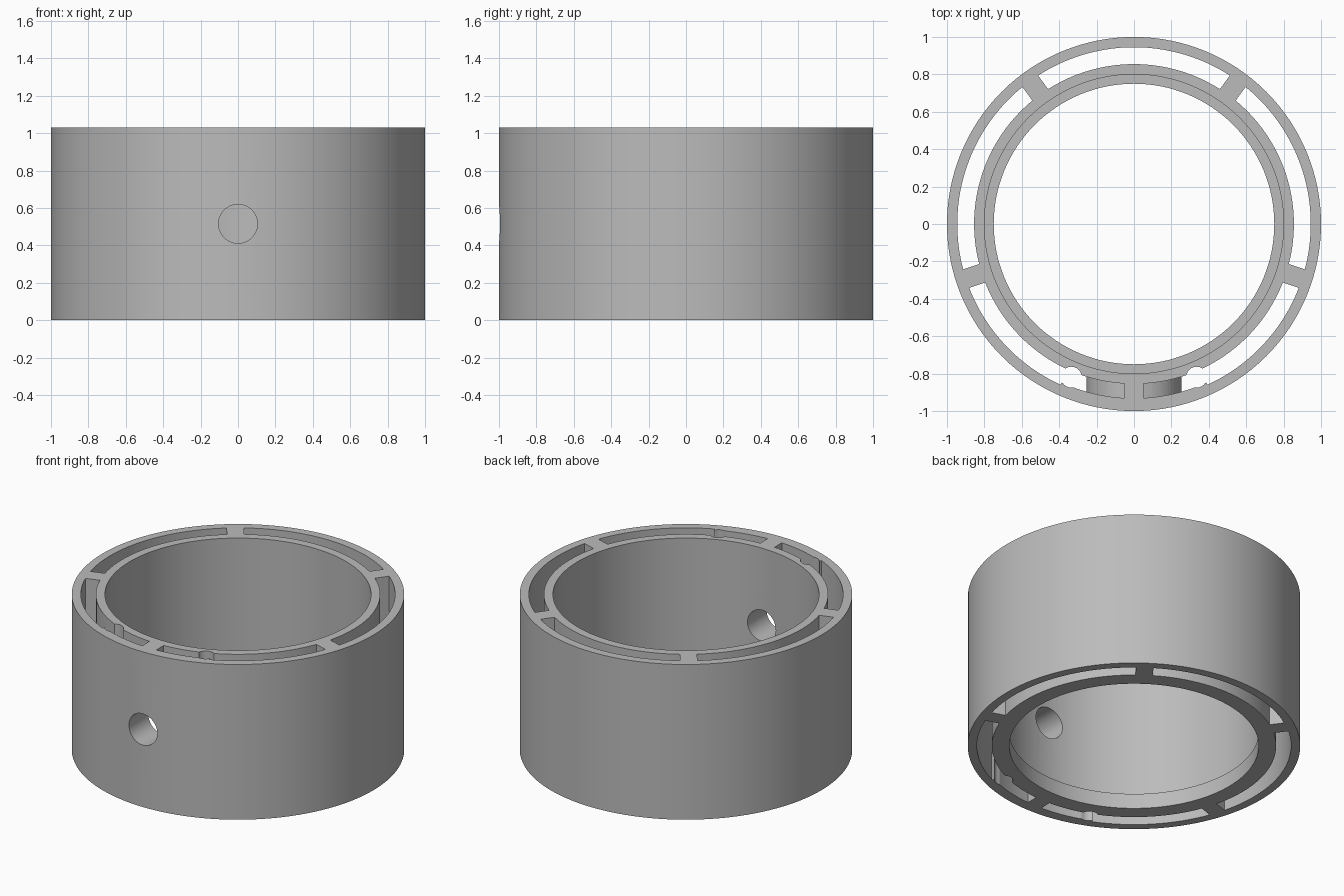
import bpy, bmesh, math
from mathutils import Matrix, Vector

if "Cube" in bpy.data.objects:
    bpy.data.objects.remove(bpy.data.objects["Cube"])

HEIGHT = 1.03
MID = HEIGHT / 2
SEGS = 128

grey = bpy.data.materials.new("light_grey")
grey.diffuse_color = (0.5, 0.5, 0.5, 1)
grey.use_nodes = True
grey.node_tree.nodes["Principled BSDF"].inputs["Base Color"].default_value = grey.diffuse_color


def finish(name, bm):
    bmesh.ops.recalc_face_normals(bm, faces=bm.faces)
    mesh = bpy.data.meshes.new(name)
    bm.to_mesh(mesh)
    bm.free()
    mesh.materials.append(grey)
    obj = bpy.data.objects.new(name, mesh)
    bpy.context.collection.objects.link(obj)
    return obj


def lathe(name, profile):
    """Spin a closed (radius, z) profile around the z axis."""
    bm = bmesh.new()
    rings = []
    for i in range(SEGS):
        a = 2 * math.pi * i / SEGS
        rings.append([bm.verts.new((r * math.cos(a), r * math.sin(a), z)) for r, z in profile])
    n = len(profile)
    for i in range(SEGS):
        p, q = rings[i], rings[(i + 1) % SEGS]
        for j in range(n):
            k = (j + 1) % n
            bm.faces.new((p[j], q[j], q[k], p[k]))
    return finish(name, bm)


def prism(name, points):
    """Extrude a flat outline through the full height."""
    bm = bmesh.new()
    face = bm.faces.new([bm.verts.new((x, y, -0.1)) for x, y in points])
    top = bmesh.ops.extrude_face_region(bm, geom=[face])["geom"]
    verts = [v for v in top if isinstance(v, bmesh.types.BMVert)]
    bmesh.ops.translate(bm, verts=verts, vec=(0, 0, HEIGHT + 0.2))
    return finish(name, bm)


def cylinder_y(name, radius, y0, y1, segs):
    """Cylinder along y at mid height."""
    bm = bmesh.new()
    mat = Matrix.Translation(Vector((0, (y0 + y1) / 2, MID))) @ Matrix.Rotation(math.pi / 2, 4, 'X')
    bmesh.ops.create_cone(bm, cap_ends=True, segments=segs, radius1=radius,
                          radius2=radius, depth=abs(y1 - y0), matrix=mat)
    return finish(name, bm)


def cut(target, cutter):
    mod = target.modifiers.new("cut", 'BOOLEAN')
    mod.operation = 'DIFFERENCE'
    mod.solver = 'EXACT'
    mod.object = cutter
    bpy.context.view_layer.objects.active = target
    bpy.ops.object.modifier_apply(modifier=mod.name)


def polar(r, a):
    return (r * math.cos(a), r * math.sin(a))


FRONT = math.radians(-90)
RIB_HALF = 0.052
INNER_R, OUTER_R, THICK_R = 0.855, 0.945, 0.932
THICK_SPAN = math.radians(24.5)      # outer wall is thicker beside the front rib


def slot_outline(a0, a1):
    """Curved slot between two ribs with parallel sides."""
    def arc(r, s, e):
        steps = max(2, round(abs(e - s) / (2 * math.pi / SEGS)))
        return [polar(r, s + (e - s) * i / steps) for i in range(steps + 1)]

    def off(r):
        return math.asin(RIB_HALF / r)
    pts = arc(INNER_R, a1 - off(INNER_R), a0 + off(INNER_R))
    if abs(a0 - FRONT) < 0.01:
        t = a0 + THICK_SPAN
        return pts + arc(THICK_R, a0 + off(THICK_R), t) + arc(OUTER_R, t, a1 - off(OUTER_R))
    if abs(a1 - FRONT - 2 * math.pi) < 0.01:
        t = a1 - THICK_SPAN
        return pts + arc(OUTER_R, a0 + off(OUTER_R), t) + arc(THICK_R, t, a1 - off(THICK_R))
    return pts + arc(OUTER_R, a0 + off(OUTER_R), a1 - off(OUTER_R))


# Double walled ring with a small inner lip at the bottom
ring = lathe("ring_body", [(0.75, 0), (1, 0), (1, HEIGHT), (0.80, HEIGHT),
                           (0.80, 0.1), (0.75, 0.1)])

# Boss around the side hole is left standing inside the front slots
boss = cylinder_y("boss_helper", 0.255, -1.1, -0.5, 64)
helpers = [boss]

# Five slots between five ribs
for i in range(5):
    a0 = FRONT + i * math.radians(72)
    slot = prism("slot_cutter", slot_outline(a0, a0 + math.radians(72)))
    if i in (0, 4):
        cut(slot, boss)
    cut(ring, slot)
    helpers.append(slot)

# Round vertical grooves either side of the boss
for side in (-1, 1):
    cx, cy = side * 0.335, -0.819
    pts = [(cx + 0.056 * math.cos(k * math.pi / 12), cy + 0.056 * math.sin(k * math.pi / 12))
           for k in range(24)]
    groove = prism("groove_cutter", pts)
    cut(ring, groove)
    helpers.append(groove)

# Side hole through both walls and the boss
hole = cylinder_y("hole_cutter", 0.104, -1.1, -0.5, 48)
cut(ring, hole)
helpers.append(hole)

for h in helpers:
    bpy.data.objects.remove(h, do_unlink=True)

bpy.ops.object.select_all(action='DESELECT')
ring.select_set(True)
bpy.context.view_layer.objects.active = ring
bpy.ops.object.shade_smooth_by_angle(angle=math.radians(30))
